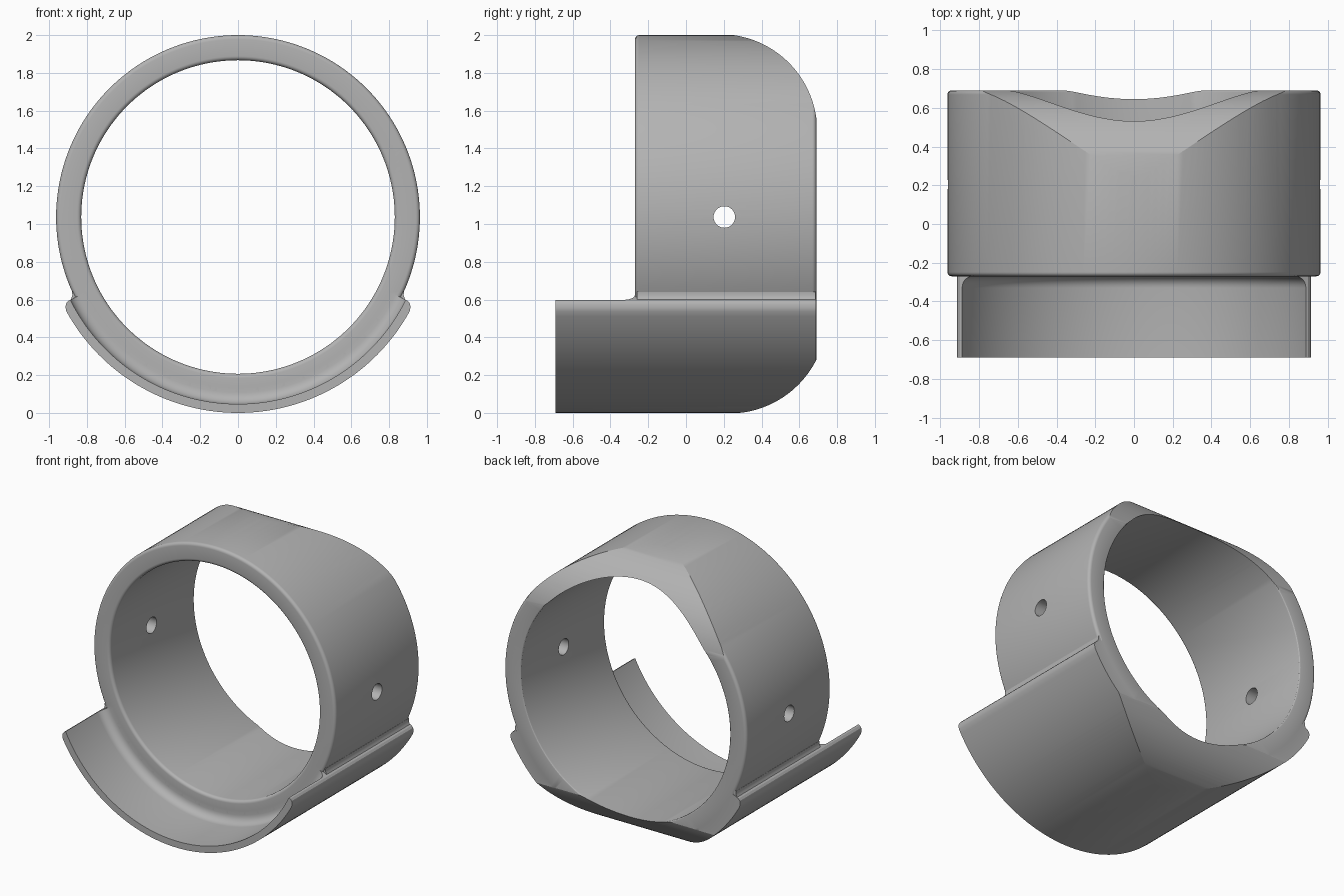
import bpy, bmesh
from math import sin, cos, pi, radians

cube = bpy.data.objects.get("Cube")
if cube:
    bpy.data.objects.remove(cube)

CZ = 1.037                      # height of the ring axis
R_IN, R_OUT, R_LIP = 0.83, 0.963, 1.037
FRONT, BACK, LIP_FRONT = -0.27, 0.69, -0.69

grey = bpy.data.materials.new("grey")
grey.use_nodes = True
grey.diffuse_color = (0.45, 0.45, 0.45, 1)
grey.node_tree.nodes["Principled BSDF"].inputs["Base Color"].default_value = grey.diffuse_color


def arc(cx, cy, r, a0, a1, n):
    """Points on a circular arc, angles in degrees."""
    return [(cx + r * cos(radians(a0 + (a1 - a0) * i / n)),
             cy + r * sin(radians(a0 + (a1 - a0) * i / n))) for i in range(n + 1)]


def loft(name, sections, closed=False):
    """Skin a row of matching cross-sections, capping it if it is open."""
    bm = bmesh.new()
    rows = [[bm.verts.new(p) for p in s] for s in sections]
    n = len(rows[0])
    for i in range(len(rows) if closed else len(rows) - 1):
        a, b = rows[i], rows[(i + 1) % len(rows)]
        for j in range(n):
            k = (j + 1) % n
            bm.faces.new((a[j], a[k], b[k], b[j]))
    if not closed:
        bm.faces.new(rows[0])
        bm.faces.new(rows[-1])
    bmesh.ops.recalc_face_normals(bm, faces=bm.faces)
    mesh = bpy.data.meshes.new(name)
    bm.to_mesh(mesh)
    bm.free()
    mesh.materials.append(grey)
    ob = bpy.data.objects.new(name, mesh)
    bpy.context.collection.objects.link(ob)
    return ob


def polar(r, deg, y):
    return (r * cos(radians(deg)), y, CZ + r * sin(radians(deg)))


def combine(target, other, operation):
    mod = target.modifiers.new(operation, 'BOOLEAN')
    mod.operation, mod.solver, mod.object = operation, 'EXACT', other
    bpy.context.view_layer.objects.active = target
    bpy.ops.object.modifier_apply(modifier=mod.name)
    bpy.data.objects.remove(other)


# Ring: rounded rectangular profile turned about the axis
b = 0.022
profile = (arc(R_IN + b, FRONT + b, b, 180, 270, 5)
           + arc(R_OUT - b, FRONT + b, b, 270, 360, 5)
           + arc(R_OUT - b, BACK - b, b, 0, 90, 5)
           + arc(R_IN + b / 2, BACK - b / 2, b / 2, 90, 180, 3))
ring = loft("collar_ring", [[polar(r, 360 * i / 160, y) for r, y in profile]
                            for i in range(160)], closed=True)

# Lower lip: thin shelf in front, filleted into the ring, with rounded outer ends
R_SHELF, f = 0.99, 0.06
inner = [(R_SHELF, LIP_FRONT)] + arc(R_SHELF - f, FRONT - f, f, 0, 90, 6) \
    + [(0.9, FRONT), (0.9, BACK - 0.001)]
end = 26.3
ends = [(end, 1.003), (end + 0.4, 1.018), (end + 1.2, 1.030), (end + 2.5, R_LIP)]
steps = 70
span = 180 - 2 * (end + 2.5)
stations = (ends + [(end + 2.5 + span * i / steps, R_LIP) for i in range(1, steps)]
            + [(180 - a, r) for a, r in reversed(ends)])
lip = loft("lower_lip", [[polar(r, -a, y) for r, y in
                          inner + [(ro, BACK - 0.001), (ro, LIP_FRONT)]]
                         for a, ro in stations])
combine(ring, lip, 'UNION')

# Small fillets where the lip ends meet the ring
wedge = [(0.95, 24.3), (0.964, 24.3), (0.97, 25.3), (0.98, 25.9), (0.993, 26.5), (0.95, 26.6)]
for side in (1, -1):
    rows = []
    for y in (FRONT + 0.01, BACK - 0.004):
        pts = [polar(r, -a, y) for r, a in wedge]
        rows.append([(side * x, yy, z) for x, yy, z in pts])
    combine(ring, loft("shoulder_fillet", rows), 'UNION')

# Rounded-off rear corners, top and bottom
top_cut = arc(0.18, 1.49, 0.515, 90, 0, 32) + [(0.9, 1.49), (0.9, 2.2), (0.18, 2.2)]
low_cut = arc(0.229, 0.513, 0.516, 270, 360, 32) + [(0.9, 0.513), (0.9, -0.2), (0.229, -0.2)]
for outline in (top_cut, low_cut):
    cutter = loft("corner_cutter", [[(x, y, z) for y, z in outline] for x in (-1.3, 1.3)])
    combine(ring, cutter, 'DIFFERENCE')

# Cross pin holes through both sides
pin = loft("pin_cutter", [[(x, y, z) for y, z in arc(0.203, CZ, 0.057, 0, 350, 35)]
                          for x in (-1.3, 1.3)])
combine(ring, pin, 'DIFFERENCE')

# Smooth shading with crisp edges kept
bpy.ops.object.select_all(action='DESELECT')
ring.select_set(True)
bpy.context.view_layer.objects.active = ring
bpy.ops.object.shade_smooth_by_angle(angle=radians(25))
